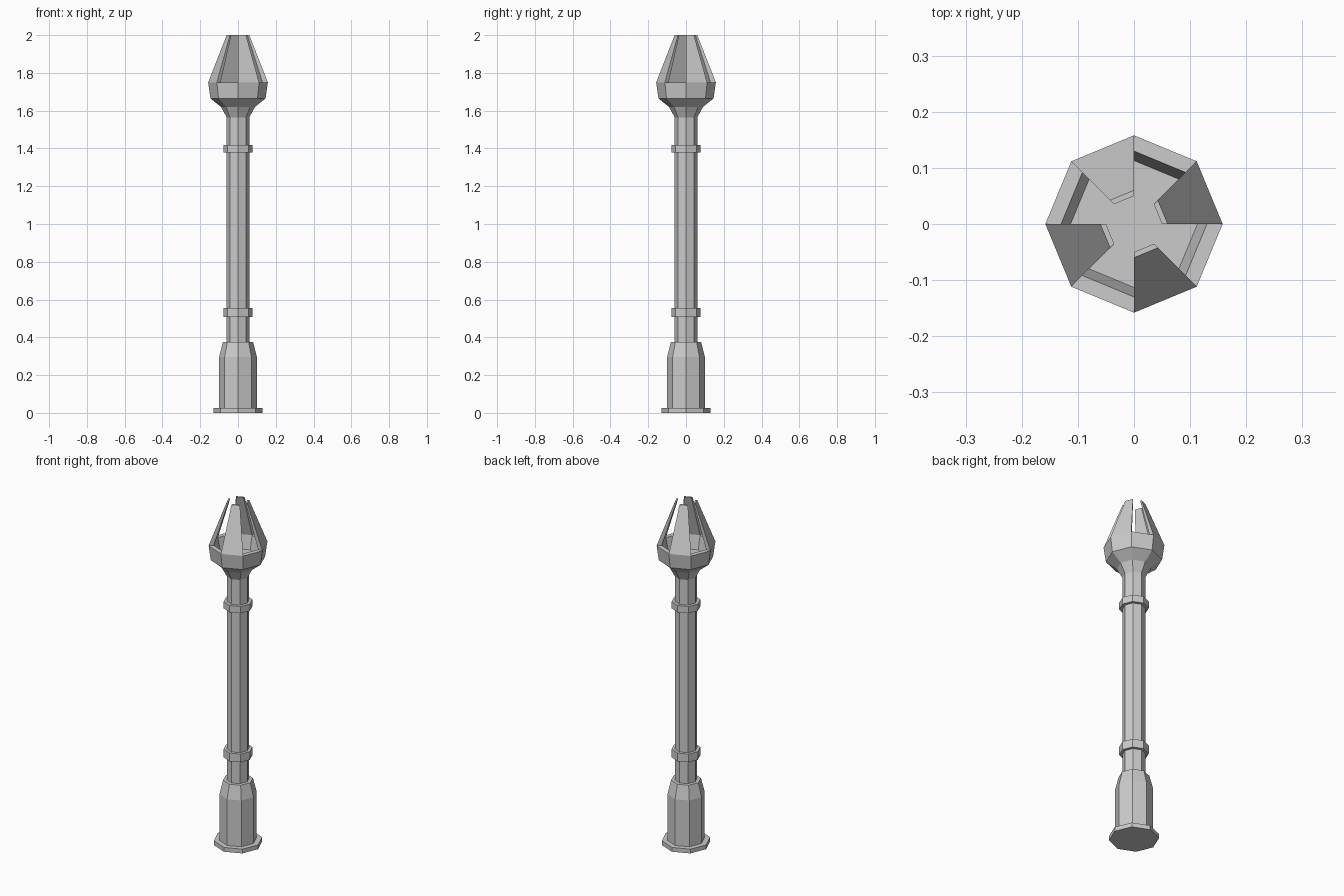
import bpy, bmesh
from math import cos, sin, pi

if "Cube" in bpy.data.objects:
    bpy.data.objects.remove(bpy.data.objects["Cube"])

SIDES = 8


def ring_point(r, z, i):
    a = 2 * pi * i / SIDES
    return (r * cos(a), r * sin(a), z)


def finish(name, bm):
    bmesh.ops.recalc_face_normals(bm, faces=bm.faces)
    mesh = bpy.data.meshes.new(name)
    bm.to_mesh(mesh)
    bm.free()
    ob = bpy.data.objects.new(name, mesh)
    bpy.context.collection.objects.link(ob)
    return ob


def lathe(name, profile, closed=False):
    """Eight-sided turned shape from (radius, z) points; capped or looped."""
    bm = bmesh.new()
    rings = [[bm.verts.new(ring_point(r, z, i)) for i in range(SIDES)]
             for r, z in profile]
    pairs = list(zip(rings, rings[1:]))
    if closed:
        pairs.append((rings[-1], rings[0]))
    else:
        bm.faces.new(rings[0])
        bm.faces.new(rings[-1])
    for a, b in pairs:
        for i in range(SIDES):
            j = (i + 1) % SIDES
            bm.faces.new((a[i], a[j], b[j], b[i]))
    return finish(name, bm)


def petal(name, side):
    """One tapering facet standing on the cup rim."""
    section = [(0.158, 1.75), (0.06, 2.0), (0.05, 2.0), (0.13, 1.75)]
    bm = bmesh.new()
    a, b = [[bm.verts.new(ring_point(r, z, side + k)) for r, z in section]
            for k in (0, 1)]
    bm.faces.new(a)
    bm.faces.new(b)
    for i in range(3):  # the bottom stays open where it meets the rim
        bm.faces.new((a[i], a[i + 1], b[i + 1], b[i]))
    return finish(name, bm)


# Foot plate, sleeve, pole and cup in one continuous profile
lathe("post_and_cup", [
    (0.13, 0), (0.13, 0.025), (0.10, 0.025), (0.10, 0.295), (0.08, 0.375),
    (0.06, 0.375), (0.06, 1.565), (0.09, 1.62), (0.146, 1.665),
    (0.158, 1.75), (0.13, 1.75), (0.113, 1.67)])

# Collars around the pole
for name, z0, z1 in (("lower_collar", 0.508, 0.556), ("upper_collar", 1.378, 1.418)):
    lathe(name, [(0.06, z0), (0.077, z0), (0.077, z1), (0.06, z1)], closed=True)

# Four petals on alternate facets
for n in range(4):
    petal(f"petal_{n + 1}", 2 * n)
